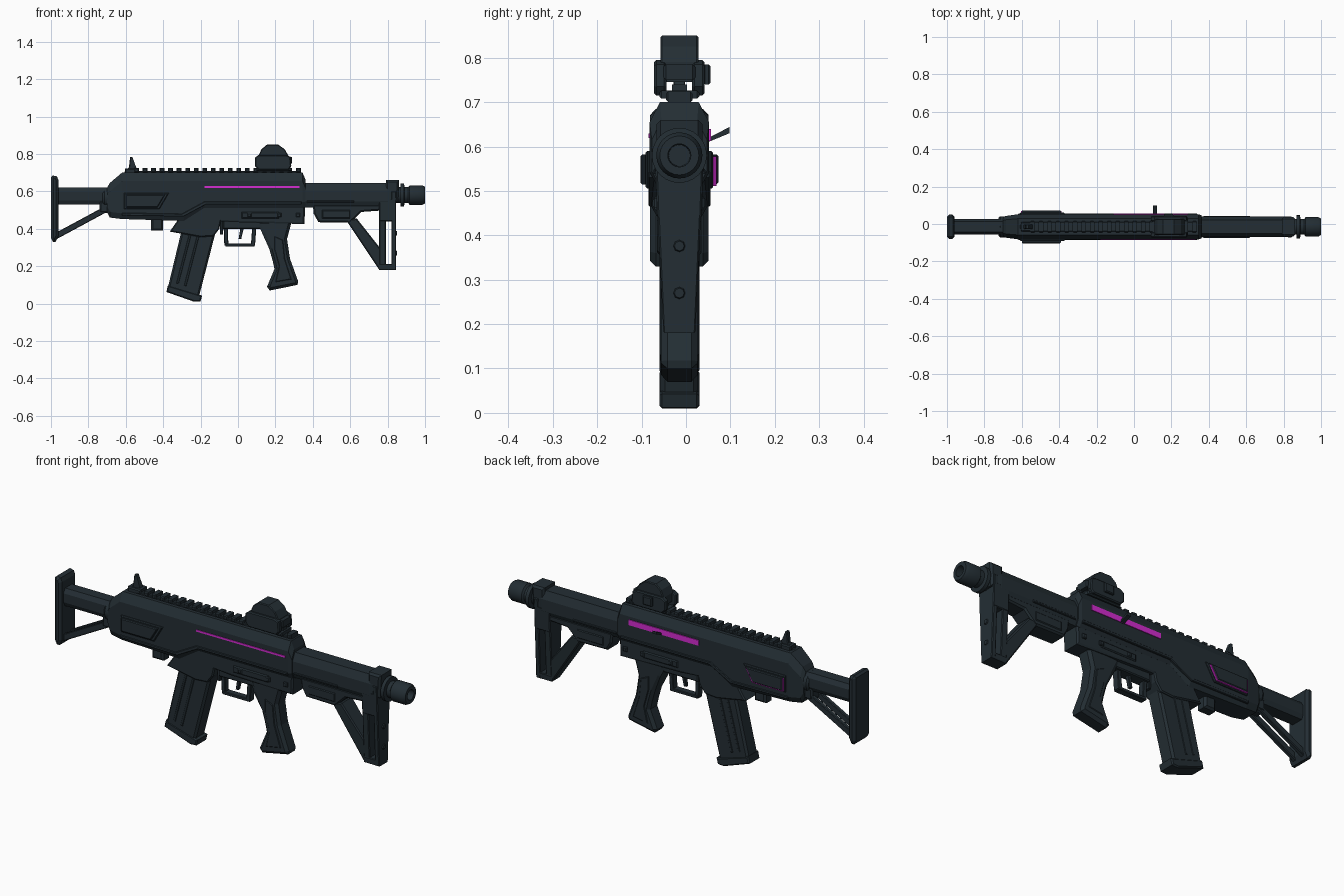
import bpy, bmesh, math
from mathutils import Vector

Y0 = -0.015  # centre plane of the body


def material(name, rgb):
    m = bpy.data.materials.new(name)
    m.diffuse_color = (*rgb, 1)
    return m


DARK = material("dark_slate", (0.017, 0.027, 0.034))
GLOW = material("magenta", (0.66, 0.025, 0.64))


def finish(name, bm, mat, smooth=False):
    bmesh.ops.recalc_face_normals(bm, faces=bm.faces[:])
    me = bpy.data.meshes.new(name)
    bm.to_mesh(me)
    bm.free()
    me.materials.append(mat)
    ob = bpy.data.objects.new(name, me)
    bpy.context.collection.objects.link(ob)
    if smooth:
        bpy.ops.object.select_all(action='DESELECT')
        ob.select_set(True)
        bpy.context.view_layer.objects.active = ob
        bpy.ops.object.shade_smooth_by_angle(angle=math.radians(35))
    return ob


def prism(name, pts, hw, bevel=0.0, y=Y0, mat=DARK, taper=False):
    """Side profile (x, z) extruded to +-hw about y, cap edges chamfered."""
    bm = bmesh.new()
    f = bm.faces.new([bm.verts.new((x, -hw, z)) for x, z in pts])
    new = bmesh.ops.extrude_face_region(bm, geom=[f])["geom"]
    for v in new:
        if isinstance(v, bmesh.types.BMVert):
            v.co.y = hw
    if bevel:
        rim = [e for e in bm.edges if abs(e.verts[0].co.y - e.verts[1].co.y) < 1e-6]
        bmesh.ops.bevel(bm, geom=rim, offset=bevel, segments=1, affect='EDGES')
    for v in bm.verts:
        if taper:  # narrower toward the bottom
            v.co.y *= 0.64 + 0.36 * min(1, max(0, (v.co.z - 0.18) / 0.34))
        v.co.y += y
    return finish(name, bm, mat)


def box(name, x0, x1, z0, z1, hw, bevel=0.0, **kw):
    return prism(name, [(x0, z0), (x1, z0), (x1, z1), (x0, z1)], hw, bevel, **kw)


def bar(name, a, b, t, hw, bevel=0.0, **kw):
    d = (Vector(b) - Vector(a)).normalized() * t / 2
    n = (-d.y, d.x)
    return prism(name, [(a[0] + n[0], a[1] + n[1]), (a[0] - n[0], a[1] - n[1]),
                        (b[0] - n[0], b[1] - n[1]), (b[0] + n[0], b[1] + n[1])], hw, bevel, **kw)


def loft(name, stations, ct, cb, k=0.65):
    """Octagonal sections along x: (x, z_bottom, z_top, half_width)."""
    bm, rings = bmesh.new(), []
    for x, zb, zt, w in stations:
        half = [(w * k, zt), (w, zt - ct), (w, zb + cb), (w * 0.75, zb)]
        ring = half + [(-y, z) for y, z in reversed(half)]
        rings.append([bm.verts.new((x, Y0 + y, z)) for y, z in ring])
    for a, b in zip(rings, rings[1:]):
        for i in range(8):
            j = (i + 1) % 8
            bm.faces.new((a[i], a[j], b[j], b[i]))
    bm.faces.new(rings[0])
    bm.faces.new(rings[-1])
    return finish(name, bm, DARK)


def lathe(name, prof, z, n=24):
    """Revolve (x, radius) about the barrel axis."""
    bm = bmesh.new()
    rings = [[bm.verts.new((x, Y0 + r * math.cos(2 * math.pi * i / n),
                            z + r * math.sin(2 * math.pi * i / n))) for i in range(n)] for x, r in prof]
    for a, b in zip(rings, rings[1:]):
        for i in range(n):
            j = (i + 1) % n
            bm.faces.new((a[i], a[j], b[j], b[i]))
    bm.faces.new(rings[0])
    bm.faces.new(rings[-1])
    return finish(name, bm, DARK, True)


# Main body shell and lower receiver
loft("body_shell", [(-0.70, 0.49, 0.62, 0.052), (-0.685, 0.46, 0.645, 0.058), (-0.62, 0.452, 0.70, 0.067),
                    (-0.29, 0.442, 0.70, 0.067), (-0.18, 0.512, 0.70, 0.067), (0.345, 0.512, 0.70, 0.067),
                    (0.362, 0.515, 0.66, 0.062)], 0.045, 0.03)
prism("lower_receiver", [(-0.30, 0.46), (-0.10, 0.44), (0.0, 0.435), (0.355, 0.425), (0.36, 0.53), (-0.30, 0.53)], 0.05, 0.008)
box("receiver_ridge", 0.02, 0.22, 0.455, 0.49, 0.056, 0.005)
for i, x in enumerate((0.05, 0.21, 0.31)):
    box(f"receiver_pin_{i}", x, x + 0.022, 0.462, 0.484, 0.06, 0.004)
prism("lower_shell_edge", [(-0.62, 0.47), (-0.29, 0.465), (-0.17, 0.53), (0.34, 0.53), (0.34, 0.545),
                           (-0.18, 0.545), (-0.30, 0.48), (-0.62, 0.485)], 0.07, 0.003)
box("front_lug", -0.465, -0.40, 0.39, 0.46, 0.03, 0.01)

# Raised side panels, with a glowing layer on the back one
panel = [(-0.61, 0.505), (-0.42, 0.505), (-0.37, 0.59), (-0.61, 0.59)]
inner = [(-0.60, 0.515), (-0.43, 0.515), (-0.39, 0.582), (-0.60, 0.582)]
for side, tag in ((-1, "front"), (1, "back")):
    prism(f"{tag}_panel_base", panel, 0.01, 0.004, y=Y0 + side * 0.066)
    prism(f"{tag}_panel_cap", inner, 0.014, 0.004, y=Y0 + side * 0.074)
prism("back_panel_glow", [(-0.604, 0.511), (-0.427, 0.511), (-0.388, 0.578), (-0.604, 0.578)],
      0.0045, y=Y0 + 0.0795, mat=GLOW)

# Glowing side strips and charging handle
box("front_glow_strip", -0.18, 0.33, 0.619, 0.629, 0.003, y=Y0 - 0.067, mat=GLOW)
box("back_glow_strip", -0.11, 0.29, 0.612, 0.64, 0.004, y=Y0 + 0.067, mat=GLOW)
bm = bmesh.new()
bmesh.ops.create_cube(bm, size=1)
for v in bm.verts:
    s = v.co.y + 0.5
    v.co = (0.112 + v.co.x * 0.022, 0.04 + s * 0.058, 0.61 + s * 0.027 + v.co.z * (0.008 + 0.006 * s))
finish("charging_handle", bm, DARK)

# Top rail and iron sight
box("rail_base", -0.56, 0.335, 0.69, 0.71, 0.026, 0.003)
for i in range(20):
    x = -0.555 + i * 0.0455
    box(f"rail_tooth_{i}", x, x + 0.026, 0.70, 0.724, 0.03, 0.005)
prism("iron_sight", [(-0.61, 0.70), (-0.535, 0.70), (-0.545, 0.73), (-0.565, 0.785), (-0.577, 0.785), (-0.583, 0.73)], 0.013, 0.004)
box("iron_sight_base", -0.605, -0.54, 0.69, 0.722, 0.026, 0.005)

# Reflex sight on its mount
box("sight_neck", 0.12, 0.28, 0.70, 0.74, 0.017)
box("sight_clamp", 0.10, 0.29, 0.708, 0.726, 0.045, 0.005)
prism("sight_hood", [(0.11, 0.745), (0.11, 0.79), (0.125, 0.825), (0.155, 0.85), (0.215, 0.85),
                     (0.25, 0.825), (0.27, 0.79), (0.27, 0.745)], 0.043, 0.004)
for side, tag in ((-1, "front"), (1, "back")):
    prism(f"{tag}_sight_cheek", [(0.09, 0.735), (0.11, 0.715), (0.27, 0.715), (0.285, 0.735), (0.28, 0.785), (0.255, 0.795),
                                 (0.11, 0.795), (0.09, 0.78)], 0.014, 0.005, y=Y0 + side * 0.043)
box("sight_dial", 0.16, 0.21, 0.74, 0.785, 0.008, 0.004, y=0.047)
box("sight_rear_frame", 0.255, 0.29, 0.75, 0.785, 0.036, 0.006)

# Magazine and its well
prism("magazine", [(-0.375, 0.085), (-0.21, 0.032), (-0.11, 0.42), (-0.285, 0.46)], 0.042, 0.01)
prism("magazine_foot", [(-0.383, 0.062), (-0.375, 0.098), (-0.192, 0.043), (-0.20, 0.012), (-0.235, 0.01)], 0.045, 0.006)
prism("magazine_well", [(-0.365, 0.385), (-0.33, 0.435), (-0.30, 0.49), (-0.08, 0.49), (-0.10, 0.40), (-0.13, 0.36),
                        (-0.20, 0.355)], 0.05, 0.006)
for i, t in enumerate((0.25, 0.5)):
    o = 0.165 * t
    bar(f"magazine_rib_{i}", (-0.365 + o, 0.12 - 0.05 * t), (-0.295 + o, 0.39 - 0.05 * t), 0.012, 0.045, 0.002)

# Trigger group
bar("guard_front", (-0.068, 0.46), (-0.062, 0.31), 0.022, 0.016, 0.003)
box("guard_bottom", -0.068, 0.088, 0.305, 0.321, 0.018, 0.003)
bar("guard_rear", (0.08, 0.31), (0.09, 0.45), 0.022, 0.018, 0.003)
prism("trigger", [(0.0, 0.44), (0.035, 0.44), (0.03, 0.40), (0.017, 0.345), (0.003, 0.345), (0.012, 0.40)], 0.01, 0.002)
box("magazine_catch", -0.095, -0.08, 0.37, 0.45, 0.022, 0.003)
box("guard_top", -0.08, 0.15, 0.40, 0.45, 0.032, 0.005)

# Pistol grip
prism("grip", [(0.10, 0.44), (0.29, 0.45), (0.262, 0.345), (0.278, 0.24), (0.322, 0.118), (0.318, 0.10), (0.17, 0.07),
               (0.155, 0.09), (0.195, 0.185), (0.185, 0.23), (0.168, 0.29), (0.13, 0.375)], 0.041, 0.014)
prism("grip_inlay", [(0.195, 0.36), (0.24, 0.34), (0.25, 0.24), (0.285, 0.13), (0.20, 0.115), (0.22, 0.20), (0.195, 0.29)], 0.044, 0.003)

# Rear housing, with side slots
loft("rear_housing", [(0.33, 0.515, 0.645, 0.056), (0.80, 0.515, 0.645, 0.054), (0.84, 0.525, 0.64, 0.05)], 0.04, 0.03)
box("housing_side_rail", 0.37, 0.62, 0.538, 0.55, 0.059, 0.003)
prism("stock_underside", [(0.40, 0.53), (0.405, 0.48), (0.43, 0.435), (0.60, 0.432), (0.66, 0.49), (0.80, 0.50), (0.80, 0.53)], 0.048, 0.008)
box("underside_inlay", 0.45, 0.60, 0.455, 0.50, 0.052, 0.004)

# Triangular stock frame
prism("stock_diagonal", [(0.575, 0.45), (0.635, 0.455), (0.765, 0.29), (0.765, 0.18), (0.755, 0.18)], 0.05, 0.006, taper=True)
box("stock_front_post", 0.755, 0.79, 0.18, 0.53, 0.052, 0.004, taper=True)
box("stock_rear_post", 0.82, 0.845, 0.18, 0.60, 0.056, 0.004, taper=True)
box("stock_foot", 0.755, 0.845, 0.18, 0.212, 0.055, 0.004, taper=True)
box("stock_shoulder", 0.755, 0.845, 0.44, 0.56, 0.054, 0.004, taper=True)
prism("stock_collar", [(0.79, 0.54), (0.855, 0.54), (0.862, 0.66), (0.79, 0.66)], 0.052, 0.01)
for i, z in enumerate((0.27, 0.376)):
    bm = bmesh.new()
    bmesh.ops.create_cone(bm, cap_ends=True, segments=8, radius1=0.014, radius2=0.011, depth=0.006)
    for v in bm.verts:
        v.co = (0.847 + v.co.z, Y0 + v.co.x, z + v.co.y)
    finish(f"stock_screw_{i}", bm, DARK)

# Muzzle
lathe("muzzle", [(0.82, 0.042), (0.868, 0.042), (0.87, 0.062), (0.888, 0.062), (0.89, 0.042), (0.91, 0.042),
                 (0.918, 0.052), (0.985, 0.052), (1.0, 0.044), (1.0, 0.026), (0.93, 0.024)], 0.58)

# Front tube, end plate and paired struts
loft("front_tube", [(-0.97, 0.53, 0.62, 0.042), (-0.68, 0.53, 0.62, 0.042)], 0.022, 0.022)
lathe("tube_collar", [(-0.725, 0.048), (-0.715, 0.056), (-0.68, 0.056)], 0.565, 12)
prism("end_plate", [(-1.0, 0.35), (-0.99, 0.33), (-0.975, 0.33), (-0.96, 0.36), (-0.96, 0.66), (-0.968, 0.68),
                    (-0.99, 0.685), (-1.0, 0.675)], 0.066, 0.013)
for side, tag in ((-1, "front"), (1, "back")):
    bar(f"{tag}_strut", (-0.975, 0.36), (-0.66, 0.53), 0.032, 0.011, 0.003, y=Y0 + side * 0.028)
box("strut_bracket", -0.74, -0.68, 0.485, 0.545, 0.042, 0.008)
